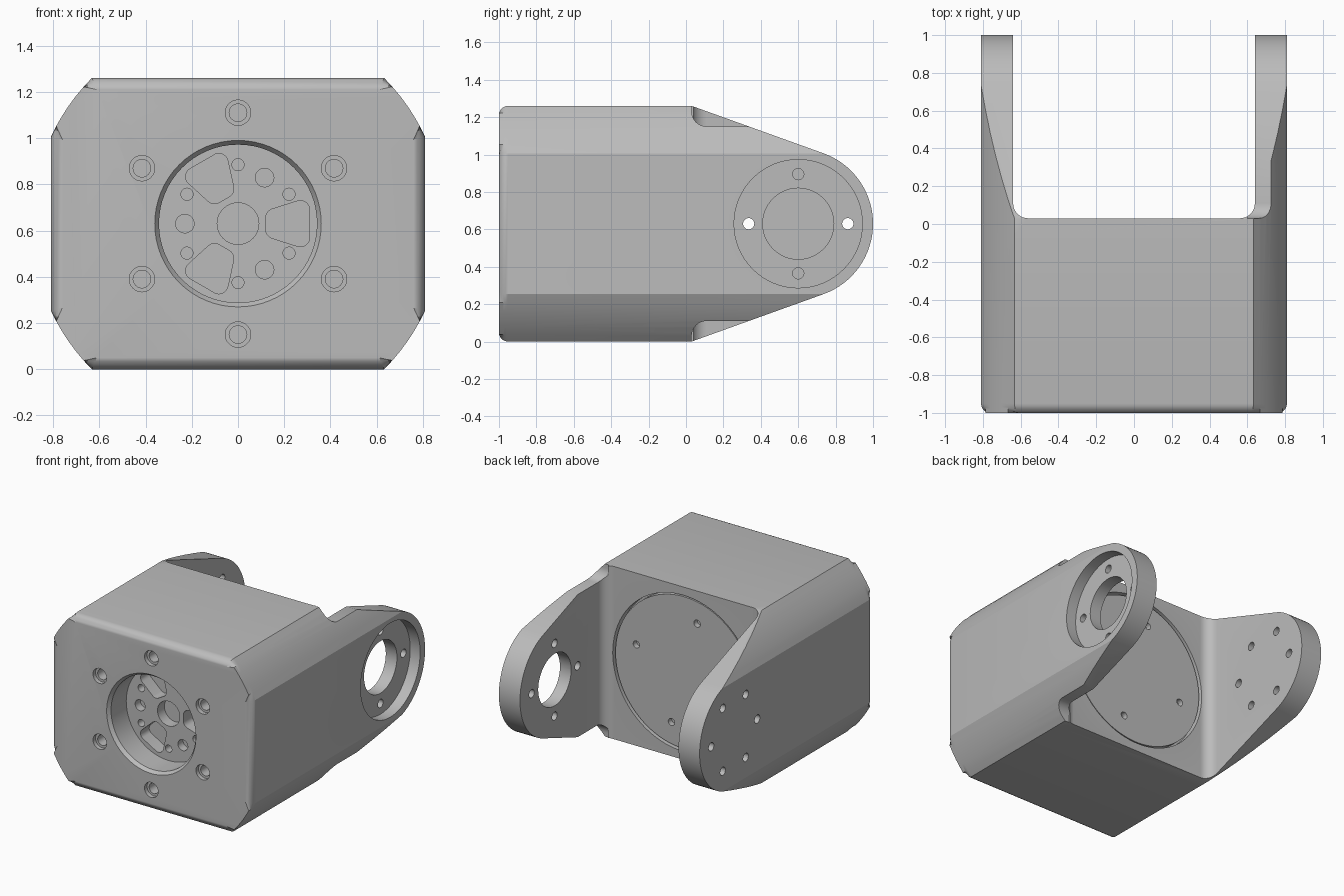
import bpy, bmesh, math
from mathutils import Vector, Matrix

cube = bpy.data.objects.get("Cube")
if cube:
    bpy.data.objects.remove(cube, do_unlink=True)

MID = 0.63                  # height of the main axis
PIVOT_Y, PIVOT_R = 0.6, 0.4  # rounded arm ends
SLOT_Y, ARM_X = 0.03, 0.64   # back of the body, inside of the arms

grey = bpy.data.materials.new("satin_grey")
grey.use_nodes = True
grey.diffuse_color = (0.5, 0.5, 0.5, 1)
grey.node_tree.nodes["Principled BSDF"].inputs["Base Color"].default_value = (0.5, 0.5, 0.5, 1)


def make(name, bm):
    bmesh.ops.recalc_face_normals(bm, faces=bm.faces)
    mesh = bpy.data.meshes.new(name)
    bm.to_mesh(mesh)
    bm.free()
    mesh.materials.append(grey)
    obj = bpy.data.objects.new(name, mesh)
    bpy.context.collection.objects.link(obj)
    return obj


def prism(bm, points, place, lo, hi):
    """Extrude a 2D outline; place(u, v, w) gives the 3D position."""
    ends = [[bm.verts.new(place(u, v, w)) for u, v in points] for w in (lo, hi)]
    bm.faces.new(ends[0])
    bm.faces.new(ends[1])
    for i in range(len(points)):
        j = (i + 1) % len(points)
        bm.faces.new((ends[0][i], ends[0][j], ends[1][j], ends[1][i]))


def arc(cx, cy, r, a, b, n):
    steps = [math.radians(a + (b - a) * i / n) for i in range(n + 1)]
    return [(cx + r * math.cos(t), cy + r * math.sin(t)) for t in steps]


def drill(bm, axis, start, end, r1, r2=None, sides=32):
    """Cylinder or cone along 'x' or 'y' between two 3D points."""
    turn = Matrix.Rotation(math.pi / 2, 4, 'Y') if axis == 'x' else Matrix.Rotation(-math.pi / 2, 4, 'X')
    a, b = Vector(start), Vector(end)
    bmesh.ops.create_cone(bm, cap_ends=True, segments=sides, radius1=r1, radius2=r1 if r2 is None else r2,
                          depth=(b - a).length, matrix=Matrix.Translation((a + b) / 2) @ turn)


def ring(r, count, first):
    for i in range(count):
        t = math.radians(first) + math.tau * i / count
        yield r * math.cos(t), r * math.sin(t)


def boolean(obj, bm, operation='DIFFERENCE'):
    cutter = make("cutter", bm)
    cutter.hide_render = True
    mod = obj.modifiers.new("cut", 'BOOLEAN')
    mod.operation, mod.object, mod.solver = operation, cutter, 'EXACT'
    bpy.context.view_layer.objects.active = obj
    bpy.ops.object.modifier_apply(modifier=mod.name)
    bpy.data.objects.remove(cutter, do_unlink=True)


def along_y(u, v, w):
    return (u, w, v)


def along_x(u, v, w):
    return (w, u, v)


def along_z(u, v, w):
    return (u, v, w)


# Bracket block: box with turned corners and a rounded front rim
outline = []
for quarter in (0, 180):
    outline += arc(0, MID, 0.893, quarter + 24.9, quarter + 44.9, 6)
    outline += arc(0, MID, 0.893, quarter + 135.1, quarter + 155.1, 6)
bm = bmesh.new()
prism(bm, outline, along_y, -1, 1.1)
rim = [e for e in bm.edges if all(v.co.y < -0.99 for v in e.verts)]
bmesh.ops.bevel(bm, geom=rim, offset=0.05, segments=5, profile=0.5, affect='EDGES')
bracket = make("bracket", bm)

# Side outline tapering to the round arm ends
dy, dz = SLOT_Y - PIVOT_Y, MID
tangent = math.degrees(math.atan2(dz, dy) - math.acos(PIVOT_R / math.hypot(dy, dz)))
side = [(-1.2, -0.3), (SLOT_Y - 0.27, -0.3), (SLOT_Y - 0.27, -0.001), (SLOT_Y, 0)]
side += arc(PIVOT_Y, MID, PIVOT_R, -tangent, tangent, 32)
side += [(SLOT_Y, 2 * MID), (SLOT_Y - 0.27, 2 * MID + 0.001), (SLOT_Y - 0.27, 1.6), (-1.2, 1.6)]
bm = bmesh.new()
prism(bm, side, along_x, -1, 1)
boolean(bracket, bm, 'INTERSECT')

# Slot between the arms with filleted corners
r = 0.08
slot = [(-ARM_X, 1.4)] + arc(r - ARM_X, SLOT_Y + r, r, 180, 270, 8)
slot += arc(ARM_X - r, SLOT_Y + r, r, 270, 360, 8) + [(ARM_X, 1.4)]
bm = bmesh.new()
prism(bm, slot, along_z, -0.5, 1.8)
boolean(bracket, bm)

# Relief notches above and below the left arm root
for up in (1, -1):
    bm = bmesh.new()
    notch = [(SLOT_Y, 0.9)] + arc(SLOT_Y + r, 0.52 + r, r, 180, 270, 8) + [(0.5, 0.52), (0.5, 0.9)]
    prism(bm, [(y, MID + up * z) for y, z in notch], along_x, 0.6, 0.735)
    boolean(bracket, bm)

# Front bearing recess with chamfered mouth
bm = bmesh.new()
drill(bm, 'y', (0, -1.02, MID), (0, -0.975, MID), 0.375, 0.342, 64)
boolean(bracket, bm)
bm = bmesh.new()
drill(bm, 'y', (0, -1.1, MID), (0, -0.8, MID), 0.342, sides=64)
boolean(bracket, bm)

# Recess floor: hub bore, lightening pockets, pins and screw holes
bm = bmesh.new()
drill(bm, 'y', (0, -0.85, MID), (0, -0.72, MID), 0.09, sides=40)
for x, z in ring(0.23, 3, 60):
    drill(bm, 'y', (x, -0.85, MID + z), (x, -0.74, MID + z), 0.04)
for x, z in ring(0.255, 6, 30):
    drill(bm, 'y', (x, -0.85, MID + z), (x, -0.7, MID + z), 0.026)
pocket = arc(0.16, 0.025, 0.04, 110, 180, 4) + arc(0.16, -0.025, 0.04, 180, 250, 4)
pocket += arc(0.27, -0.06, 0.04, 250, 350, 6) + arc(0.27, 0.06, 0.04, 10, 110, 6)
for k in range(3):
    c, s = math.cos(math.tau * k / 3), math.sin(math.tau * k / 3)
    prism(bm, [(u * c - v * s, MID + u * s + v * c) for u, v in pocket], along_y, -0.85, -0.7)
boolean(bracket, bm)

# Counterbored screw holes around the recess
for radius, depth in ((0.055, 0.03), (0.038, 0.2)):
    bm = bmesh.new()
    for x, z in ring(0.48, 6, 30):
        drill(bm, 'y', (x, -1.1, MID + z), (x, depth - 1, MID + z), radius)
    boolean(bracket, bm)

# Left arm: bearing seat, bore and four screw holes
bm = bmesh.new()
drill(bm, 'x', (0.73, PIVOT_Y, MID), (0.9, PIVOT_Y, MID), 0.343, sides=64)
boolean(bracket, bm)
bm = bmesh.new()
drill(bm, 'x', (0.6, PIVOT_Y, MID), (0.9, PIVOT_Y, MID), 0.19, sides=48)
for y, z in ring(0.265, 4, 0):
    drill(bm, 'x', (0.6, PIVOT_Y + y, MID + z), (0.9, PIVOT_Y + y, MID + z), 0.03)
# Right arm: six screw holes
for y, z in ring(0.265, 6, 0):
    drill(bm, 'x', (-0.9, PIVOT_Y + y, MID + z), (-0.6, PIVOT_Y + y, MID + z), 0.03)
boolean(bracket, bm)

# Rear cover disc set in a round seat
bm = bmesh.new()
drill(bm, 'y', (0, -0.03, MID), (0, 0.2, MID), 0.57, sides=96)
boolean(bracket, bm)
bm = bmesh.new()
drill(bm, 'y', (0, -0.04, MID), (0, 0.02, MID), 0.555, sides=96)
cover = make("rear_cover", bm)
bm = bmesh.new()
for x, z in ring(0.4, 4, 15):
    drill(bm, 'y', (x, -0.02, MID + z), (x, 0.1, MID + z), 0.026)
boolean(cover, bm)

# Smooth curved walls, keep machined edges crisp
for obj in (bracket, cover):
    bpy.ops.object.select_all(action='DESELECT')
    obj.select_set(True)
    bpy.context.view_layer.objects.active = obj
    bpy.ops.object.shade_smooth_by_angle(angle=math.radians(25))
